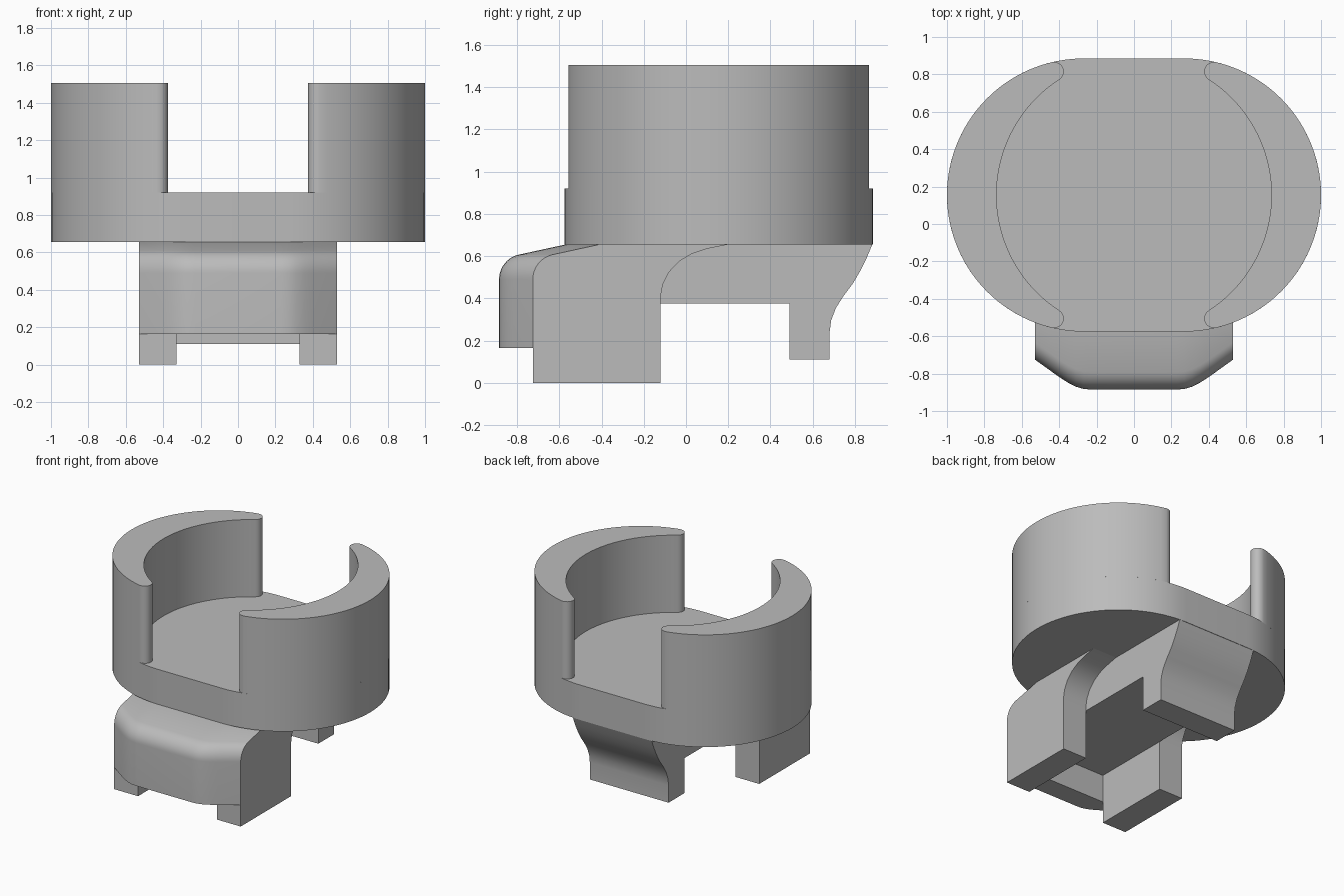
import bpy, bmesh
from math import cos, sin, radians

cube = bpy.data.objects.get("Cube")
if cube:
    bpy.data.objects.remove(cube, do_unlink=True)

GREY = (0.5, 0.5, 0.5, 1)
grey = bpy.data.materials.new("plain grey")
grey.use_nodes = True
grey.diffuse_color = GREY
grey.node_tree.nodes["Principled BSDF"].inputs["Base Color"].default_value = GREY


def arc(cx, cy, r, start, end, steps):
    """Points along an arc, angles in degrees."""
    angles = [radians(start + (end - start) * i / steps) for i in range(steps + 1)]
    return [(cx + r * cos(a), cy + r * sin(a)) for a in angles]


def loft(name, loops, mirror=False):
    """Skin a solid through matching closed loops and cap both ends."""
    bm = bmesh.new()
    rings = [[bm.verts.new(p) for p in loop] for loop in loops]
    n = len(rings[0])
    for a, b in zip(rings, rings[1:]):
        for i in range(n):
            j = (i + 1) % n
            bm.faces.new((a[i], a[j], b[j], b[i]))
    bm.faces.new(rings[0][::-1])
    bm.faces.new(rings[-1])
    bmesh.ops.remove_doubles(bm, verts=bm.verts, dist=0.0005)
    bmesh.ops.recalc_face_normals(bm, faces=bm.faces)
    mesh = bpy.data.meshes.new(name)
    bm.to_mesh(mesh)
    bm.free()
    mesh.materials.append(grey)
    obj = bpy.data.objects.new(name, mesh)
    bpy.context.collection.objects.link(obj)
    if mirror:
        obj.modifiers.new("Mirror", "MIRROR").use_mirror_merge = False
    bpy.ops.object.select_all(action="DESELECT")
    obj.select_set(True)
    bpy.context.view_layer.objects.active = obj
    bpy.ops.object.shade_smooth_by_angle(angle=radians(35))
    return obj


def prism_z(name, outline, low, high, mirror=False):
    return loft(name, [[(x, y, z) for x, y in outline] for z in (low, high)], mirror)


def prism_x(name, outline, low, high, mirror=False):
    return loft(name, [[(x, y, z) for y, z in outline] for x in (low, high)], mirror)


# Holder tray: stadium outline
CY, OUT_X, OUT_R = 0.155, 0.27, 0.73
tray = arc(OUT_X, CY, OUT_R, -90, 90, 48) + arc(-OUT_X, CY, OUT_R, 90, 270, 48)
prism_z("holder_tray", tray, 0.655, 0.92)

# Crescent side walls with rounded tips
TIP_X, TIP_Y, TIP_R = 0.425, 0.66, 0.05
wall = arc(OUT_X, CY, OUT_R, -76.8, 76.8, 48)
wall += arc(TIP_X, CY + TIP_Y, TIP_R, 76.8, 237.2, 10)[1:]
wall += arc(0, CY, 0.735, 57.2, -57.2, 40)[1:]
wall += arc(TIP_X, CY - TIP_Y, TIP_R, 122.8, 283.2, 10)[1:-1]
prism_z("side_wall", wall, 0.92, 1.505, mirror=True)

# Front body: one side profile whose front follows a chamfered plan outline
nose = [(-0.885, 0.165), (-0.885, 0.49)]
nose += arc(-0.765, 0.49, 0.12, 180, 103, 10)[1:] + [(-0.57, 0.655)]
rear = [(0.2, 0.655), (0.1, 0.635), (0.03, 0.612), (-0.03, 0.577), (-0.08, 0.525),
        (-0.11, 0.465), (-0.12, 0.41), (-0.12, 0.375), (-0.725, 0.375), (-0.725, 0.165)]
setback = [(0.53, 0.16), (0.40, 0.067), (0.355, 0.038), (0.31, 0.015), (0.27, 0.003), (0.23, 0)]
stations = setback + [(-x, s) for x, s in reversed(setback)]
loft("front_body", [[(x, y + s, z) for y, z in nose] + [(x, y, z) for y, z in rear]
                    for x, s in stations])

# Front legs
leg = [(-0.725, 0), (-0.12, 0), (-0.12, 0.375), (-0.725, 0.375)]
prism_x("front_leg", leg, 0.33, 0.53, mirror=True)

# Rear body with the back foot and its flared back
back = [(-0.12, 0.375), (0.49, 0.375), (0.49, 0.11), (0.68, 0.11), (0.68, 0.24),
        (0.687, 0.295), (0.71, 0.355), (0.745, 0.41), (0.79, 0.47), (0.825, 0.53),
        (0.855, 0.59), (0.882, 0.655), (-0.12, 0.655)]
prism_x("rear_body", back, -0.33, 0.33)
